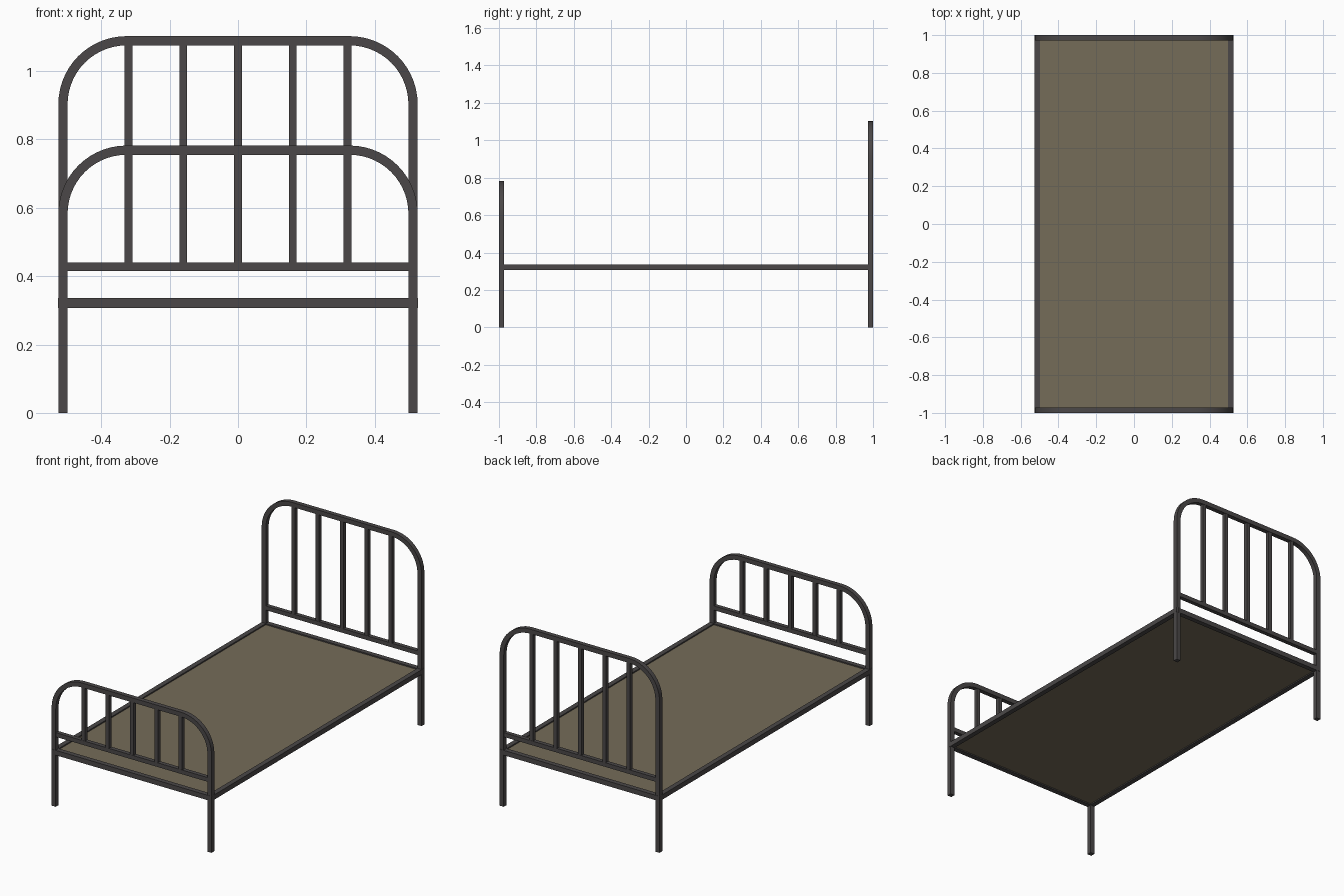
import bpy, bmesh, math
from mathutils import Vector

if "Cube" in bpy.data.objects:
    bpy.data.objects.remove(bpy.data.objects["Cube"])


def material(name, rgb):
    m = bpy.data.materials.new(name)
    m.diffuse_color = (*rgb, 1)
    m.use_nodes = True
    m.node_tree.nodes["Principled BSDF"].inputs["Base Color"].default_value = m.diffuse_color
    return m


METAL = material("dark iron", (0.070, 0.064, 0.065))
BASE = material("olive brown base", (0.178, 0.150, 0.098))


def add_object(name, bm, mat):
    bmesh.ops.recalc_face_normals(bm, faces=bm.faces)
    me = bpy.data.meshes.new(name)
    bm.to_mesh(me)
    bm.free()
    me.materials.append(mat)
    ob = bpy.data.objects.new(name, me)
    bpy.context.collection.objects.link(ob)
    return ob


def box(name, lo, hi, mat=METAL):
    bm = bmesh.new()
    bmesh.ops.create_cube(bm, size=1)
    for v in bm.verts:
        v.co = Vector([(l + h) / 2 + c * (h - l) for l, h, c in zip(lo, hi, v.co)])
    return add_object(name, bm, mat)


TUBE = 0.0135     # half thickness of the bent posts
RAIL = 0.0145     # half thickness of the bed rails
POST_X, END_Y = 0.512, 0.986
BEND = 0.186      # centreline radius of the bent corners


def bent_frame(name, y, top):
    """Square tube bent into an upside-down U, swept along an x-z path."""
    cx, cz, n = POST_X - BEND, top - TUBE - BEND, 14
    path = [(-POST_X, 0, math.pi)]
    for sx, start in ((-cx, math.pi), (cx, math.pi / 2)):
        for i in range(n + 1):
            a = start - math.pi / 2 * i / n
            path.append((sx + BEND * math.cos(a), cz + BEND * math.sin(a), a))
    path.append((POST_X, 0, 0))
    bm = bmesh.new()
    rings = []
    for x, z, a in path:
        rings.append([bm.verts.new((x + o * math.cos(a), y + d, z + o * math.sin(a)))
                      for o, d in ((-TUBE, -TUBE), (TUBE, -TUBE), (TUBE, TUBE), (-TUBE, TUBE))])
    for r, s in zip(rings, rings[1:]):
        for k in range(4):
            bm.faces.new((r[k], r[(k + 1) % 4], s[(k + 1) % 4], s[k]))
    bm.faces.new(rings[0])
    bm.faces.new(rings[-1])
    ob = add_object(name, bm, METAL)
    for p in ob.data.polygons:
        p.use_smooth = True
    ob.data.set_sharp_from_angle(angle=math.radians(30))


# Headboard and footboard: bent tube, lower crossbar, five upright bars
for part, y, top in (("footboard", -END_Y, 0.782), ("headboard", END_Y, 1.102)):
    bent_frame(part + "_frame", y, top)
    box(part + "_crossbar", (-POST_X, y - 0.0125, 0.415), (POST_X, y + 0.0125, 0.44))
    for i in range(5):
        x, h = (i - 2) * 0.16, 0.0115
        box(f"{part}_bar_{i + 1}", (x - h, y - h, 0.43), (x + h, y + h, top - TUBE))
    # End rail of the bed base
    box(part + "_end_rail", (-POST_X, y - RAIL, 0.307), (POST_X, y + RAIL, 0.336))

# Side rails
for side, x in (("left", -POST_X), ("right", POST_X)):
    box(side + "_side_rail", (x - RAIL, -1, 0.307), (x + RAIL, 1, 0.336))

# Bed base panel
box("bed_base", (-0.505, -0.98, 0.314), (0.505, 0.98, 0.329), BASE)
